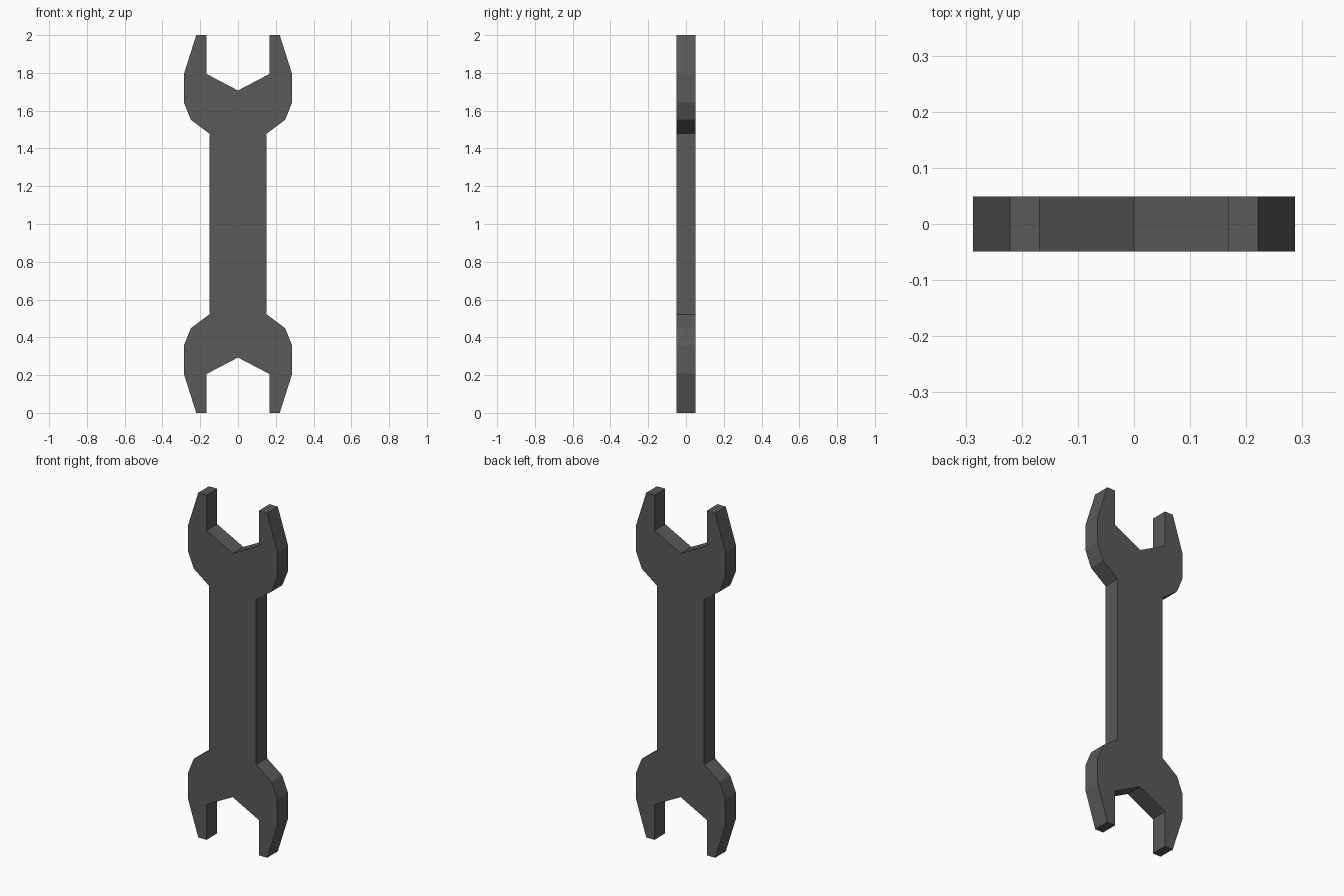
import bpy, bmesh

if "Cube" in bpy.data.objects:
    bpy.data.objects.remove(bpy.data.objects["Cube"])

THICK = 0.098
MID_Z = 1.0

# Upper right quarter of the outline, from shaft up round the jaw to the notch
quarter = [(0.151, 1.478), (0.25, 1.552), (0.286, 1.642), (0.287, 1.792),
           (0.221, 2.0), (0.168, 2.0), (0.168, 1.795)]
notch = 1.707

# Mirror the quarter left/right and top/bottom into one closed outline
top = quarter + [(0, notch)] + [(-x, z) for x, z in reversed(quarter)]
outline = top + [(-x, 2 * MID_Z - z) for x, z in top]

steel = bpy.data.materials.new("dark grey steel")
steel.diffuse_color = (0.1, 0.1, 0.1, 1)
steel.use_nodes = True
steel.node_tree.nodes["Principled BSDF"].inputs["Base Color"].default_value = steel.diffuse_color

# Flat wrench plate, extruded front to back
bm = bmesh.new()
face = bm.faces.new([bm.verts.new((x, -THICK / 2, z)) for x, z in outline])
ext = bmesh.ops.extrude_face_region(bm, geom=[face], use_keep_orig=True)
verts = [v for v in ext["geom"] if isinstance(v, bmesh.types.BMVert)]
bmesh.ops.translate(bm, verts=verts, vec=(0, THICK, 0))
bmesh.ops.recalc_face_normals(bm, faces=bm.faces)

mesh = bpy.data.meshes.new("wrench")
bm.to_mesh(mesh)
bm.free()
mesh.materials.append(steel)
wrench = bpy.data.objects.new("double_ended_wrench", mesh)
bpy.context.collection.objects.link(wrench)
